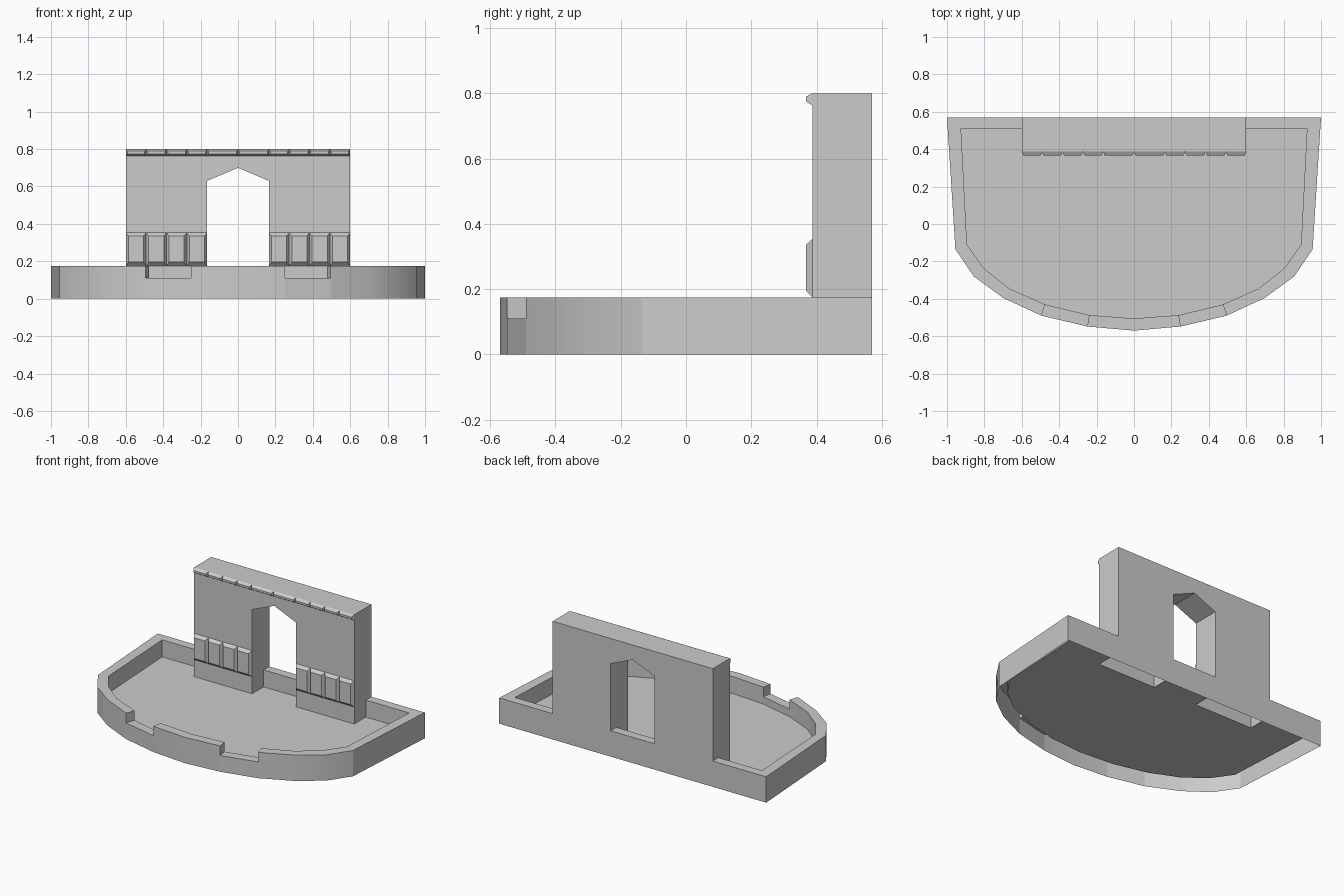
import bpy, bmesh, math

if "Cube" in bpy.data.objects:
    bpy.data.objects.remove(bpy.data.objects["Cube"])

FLOOR, RIM, SILL, TOP = 0.06, 0.175, 0.11, 0.80   # heights
BACK, INNER_BACK, FRONT, RELIEF = 0.57, 0.51, 0.387, 0.367   # depths
HALF, DOOR = 0.60, 0.165                           # half widths of wall and doorway


def face(bm, pts):
    return bm.faces.new([bm.verts.new(p) for p in pts])


def finish(bm, name, fix_normals=True):
    bmesh.ops.remove_doubles(bm, verts=bm.verts, dist=1e-4)
    if fix_normals:
        bmesh.ops.recalc_face_normals(bm, faces=bm.faces)
        # lowest or highest horizontal faces must look upward in these open shells
        if sum(f.normal.z * f.calc_area() for f in bm.faces) < 0:
            bmesh.ops.reverse_faces(bm, faces=bm.faces)
    me = bpy.data.meshes.new(name)
    bm.to_mesh(me)
    bm.free()
    ob = bpy.data.objects.new(name, me)
    bpy.context.collection.objects.link(ob)
    return ob


def mirrored(half):
    # half starts at the front centre (x = 0) and runs along +x to the back
    return half + [(-x, y) for x, y in reversed(half[1:])]


# Basin: hollow D-shaped rim around a raised floor, open underneath
outer = mirrored([(0, -.57), (.25, -.548), (.495, -.49), (.70, -.395), (.857, -.28),
                  (.955, -.135), (1, BACK), (HALF, BACK), (DOOR, BACK)])
inner = mirrored([(0, -.505), (.24, -.487), (.475, -.43), (.667, -.345), (.805, -.235),
                  (.893, -.11), (.925, INNER_BACK), (HALF, INNER_BACK), (DOOR, INNER_BACK)])
n = len(outer)
notches = {1, n - 2}      # lowered rim segments at the front
legs = {7, n - 8}         # rim segments replaced by the wall's legs
tops = [SILL if i in notches else RIM for i in range(n)]
bm = bmesh.new()
floor = []
for i in range(n):
    j = (i + 1) % n
    a, b, c, d = outer[i], outer[j], inner[j], inner[i]
    t = tops[i]
    face(bm, [(*a, 0), (*b, 0), (*b, t), (*a, t)])
    floor.append((*d, FLOOR))
    if i in legs:
        floor += [(d[0], FRONT, FLOOR), (c[0], FRONT, FLOOR)]
    else:
        face(bm, [(*a, t), (*b, t), (*c, t), (*d, t)])
        face(bm, [(*d, t), (*c, t), (*c, FLOOR), (*d, FLOOR)])
    # cheeks at both ends of a notch
    if i in notches:
        for p, q in ((a, d), (b, c)):
            face(bm, [(*p, SILL), (*q, SILL), (*q, RIM), (*p, RIM)])
face(bm, floor)
basin = finish(bm, "basin")
bpy.context.view_layer.objects.active = basin
basin.select_set(True)
bpy.ops.object.shade_smooth_by_angle(angle=math.radians(28))
basin.select_set(False)

# Back wall with a pointed doorway; legs step over the rim down to the floor
bm = bmesh.new()
for y, base in ((FRONT, FLOOR), (BACK, RIM)):
    face(bm, [(x, y, z) for x, z in (
        (-HALF, base), (-DOOR, base), (-DOOR, .63), (0, .70), (DOOR, .63), (DOOR, base),
        (HALF, base), (HALF, TOP), (-HALF, TOP))])
for s in (-1, 1):
    for x, h in ((HALF, TOP), (DOOR, .63)):
        face(bm, [(s * x, y, z) for y, z in (
            (FRONT, FLOOR), (INNER_BACK, FLOOR), (INNER_BACK, RIM), (BACK, RIM),
            (BACK, h), (FRONT, h))])
    face(bm, [(s * DOOR, FRONT, .63), (0, FRONT, .70), (0, BACK, .70), (s * DOOR, BACK, .63)])
face(bm, [(-HALF, FRONT, TOP), (HALF, FRONT, TOP), (HALF, BACK, TOP), (-HALF, BACK, TOP)])
finish(bm, "back_wall")


def block_row(name, spans, z0, z1, side, low, high):
    # row of bevelled blocks standing out from the wall's front
    bm = bmesh.new()
    for x0, x1 in spans:
        o = [(x0, FRONT, z0), (x1, FRONT, z0), (x1, FRONT, z1), (x0, FRONT, z1)]
        p = [(x0 + side, RELIEF, z0 + low), (x1 - side, RELIEF, z0 + low),
             (x1 - side, RELIEF, z1 - high), (x0 + side, RELIEF, z1 - high)]
        face(bm, p)
        for i in range(4):
            j = (i + 1) % 4
            face(bm, [o[i], o[j], p[j], p[i]])
    return finish(bm, name, False)


step = (HALF - DOOR) / 4
right = [(DOOR + i * step, DOOR + (i + 1) * step) for i in range(4)]
left = [(-b, -a) for a, b in right]

# Panels at the foot of each leg, and the cornice along the top
block_row("left_panels", left, RIM, .353, .014, .020, .018)
block_row("right_panels", right, RIM, .353, .014, .020, .018)
block_row("cornice", left + [(-DOOR, 0), (0, DOOR)] + right, .763, TOP, .008, .012, .011)
